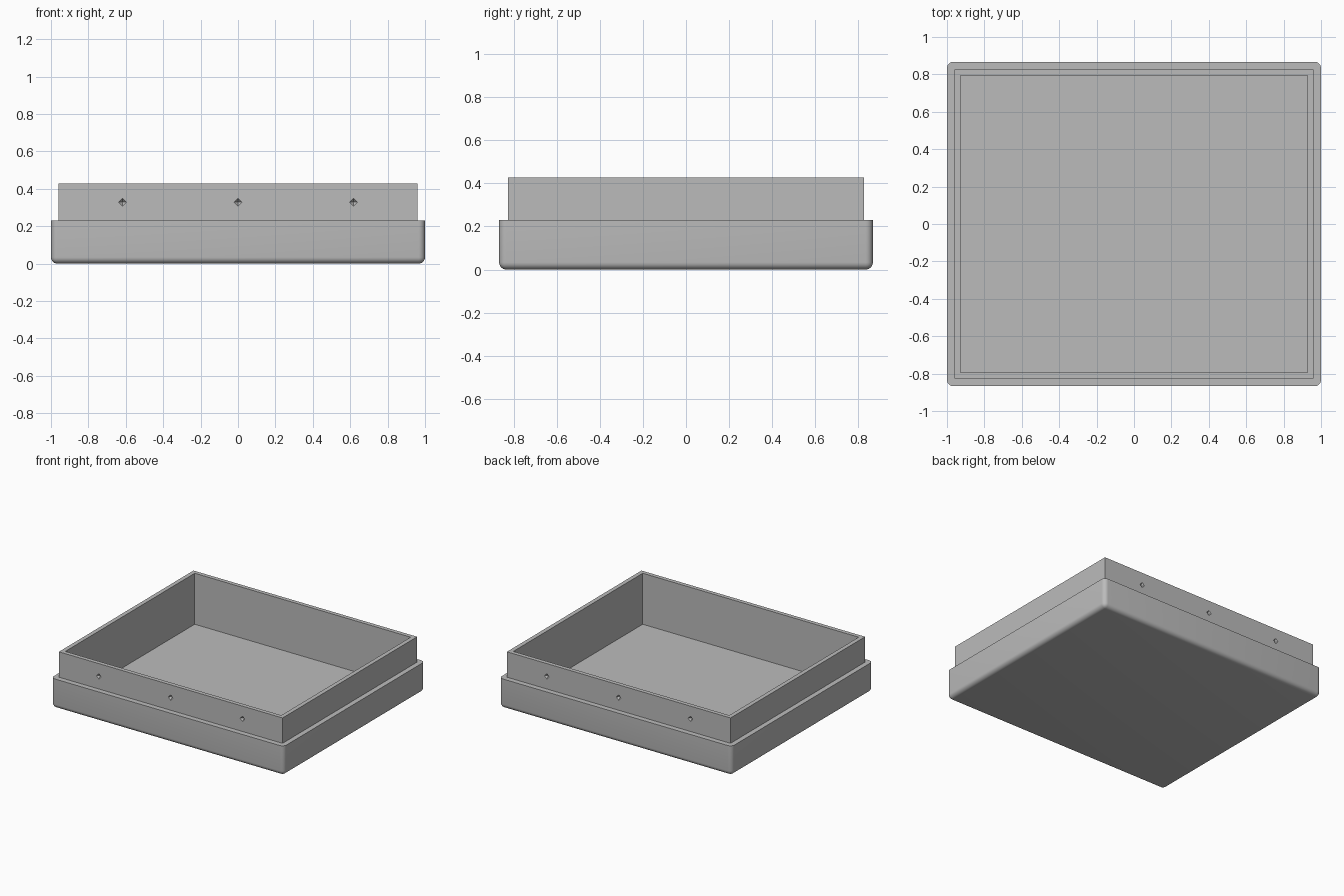
import bpy, bmesh, math
from mathutils import Matrix, Vector

cube = bpy.data.objects.get("Cube")
if cube:
    bpy.data.objects.remove(cube, do_unlink=True)

HEIGHT, LEDGE, FLOOR = 0.427, 0.23, 0.031
OUTER = (1.0, 0.867)     # half sizes of the base
RIM = (0.961, 0.826)     # half sizes of the raised lip
INNER = (0.928, 0.794)   # half sizes of the cavity
ROUND = 0.034

grey = bpy.data.materials.new("plain grey")
grey.use_nodes = True
colour = (0.5, 0.5, 0.5, 1)
grey.diffuse_color = colour
grey.node_tree.nodes["Principled BSDF"].inputs["Base Color"].default_value = colour


def make_object(name, bm):
    mesh = bpy.data.meshes.new(name)
    bm.to_mesh(mesh)
    bm.free()
    mesh.materials.append(grey)
    obj = bpy.data.objects.new(name, mesh)
    bpy.context.collection.objects.link(obj)
    return obj


def block(name, half, z0, z1, rounding=0):
    bm = bmesh.new()
    size = Vector((half[0] * 2, half[1] * 2, z1 - z0))
    place = Matrix.Translation((0, 0, (z0 + z1) / 2)) @ Matrix.Diagonal(size).to_4x4()
    bmesh.ops.create_cube(bm, size=1, matrix=place)
    if rounding:
        # Round everything but the flat upper edges
        edges = [e for e in bm.edges if min(v.co.z for v in e.verts) < z1 - 0.01]
        bmesh.ops.bevel(bm, geom=edges, offset=rounding, segments=6,
                        profile=0.5, affect='EDGES')
    return make_object(name, bm)


def combine(target, tool, operation):
    mod = target.modifiers.new(operation.lower(), 'BOOLEAN')
    mod.object, mod.operation, mod.solver = tool, operation, 'EXACT'
    bpy.context.view_layer.objects.active = target
    bpy.ops.object.modifier_apply(modifier=mod.name)
    bpy.data.objects.remove(tool, do_unlink=True)


# Rounded base with a raised lip, hollowed out
tray = block("tray", OUTER, 0, LEDGE, ROUND)
combine(tray, block("lip", RIM, 0.1, HEIGHT), 'UNION')
combine(tray, block("cavity", INNER, FLOOR, HEIGHT + 0.1), 'DIFFERENCE')

# Three faceted catch dimples in the front and back of the lip
bm = bmesh.new()
for side in (-1, 1):
    for x in (-0.617, 0, 0.617):
        bmesh.ops.create_uvsphere(bm, u_segments=4, v_segments=2, radius=0.021,
                                  matrix=Matrix.Translation((x, side * RIM[1], 0.328)))
combine(tray, make_object("dimples", bm), 'DIFFERENCE')

# Smooth the rounded edges, keep the rest crisp
bpy.ops.object.select_all(action='DESELECT')
tray.select_set(True)
bpy.context.view_layer.objects.active = tray
bpy.ops.object.shade_smooth_by_angle(angle=math.radians(30))
